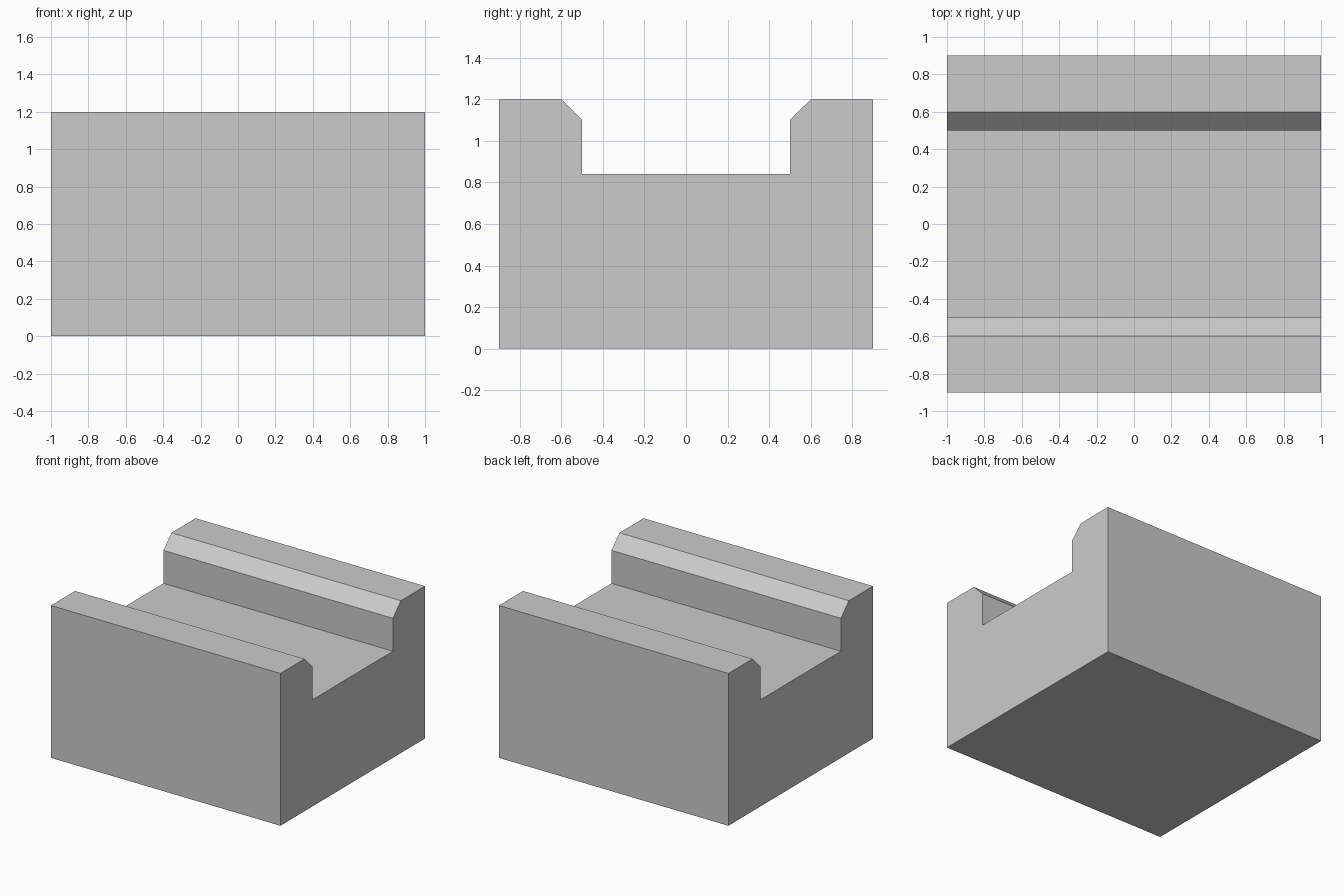
import bpy
import bmesh

cube = bpy.data.objects.get("Cube")
if cube:
    bpy.data.objects.remove(cube, do_unlink=True)

# Single plain grey
grey = bpy.data.materials.new("light_grey")
grey.use_nodes = True
colour = (0.6, 0.6, 0.6, 1)
grey.diffuse_color = colour
grey.node_tree.nodes["Principled BSDF"].inputs["Base Color"].default_value = colour

# Half of the channel profile (y, z), mirrored to the other rail
half = [(0.9, 0), (0.9, 1.2), (0.6, 1.2), (0.5, 1.1), (0.5, 0.84)]
profile = half + [(-y, z) for y, z in reversed(half)]

# Extrude the profile along x
bm = bmesh.new()
end = bm.faces.new([bm.verts.new((-1, y, z)) for y, z in profile])
result = bmesh.ops.extrude_face_region(bm, geom=[end], use_keep_orig=True)
moved = [v for v in result["geom"] if isinstance(v, bmesh.types.BMVert)]
bmesh.ops.translate(bm, verts=moved, vec=(2, 0, 0))
bmesh.ops.recalc_face_normals(bm, faces=bm.faces)

mesh = bpy.data.meshes.new("channel_block")
bm.to_mesh(mesh)
bm.free()
mesh.materials.append(grey)
block = bpy.data.objects.new("channel_block", mesh)
bpy.context.scene.collection.objects.link(block)
